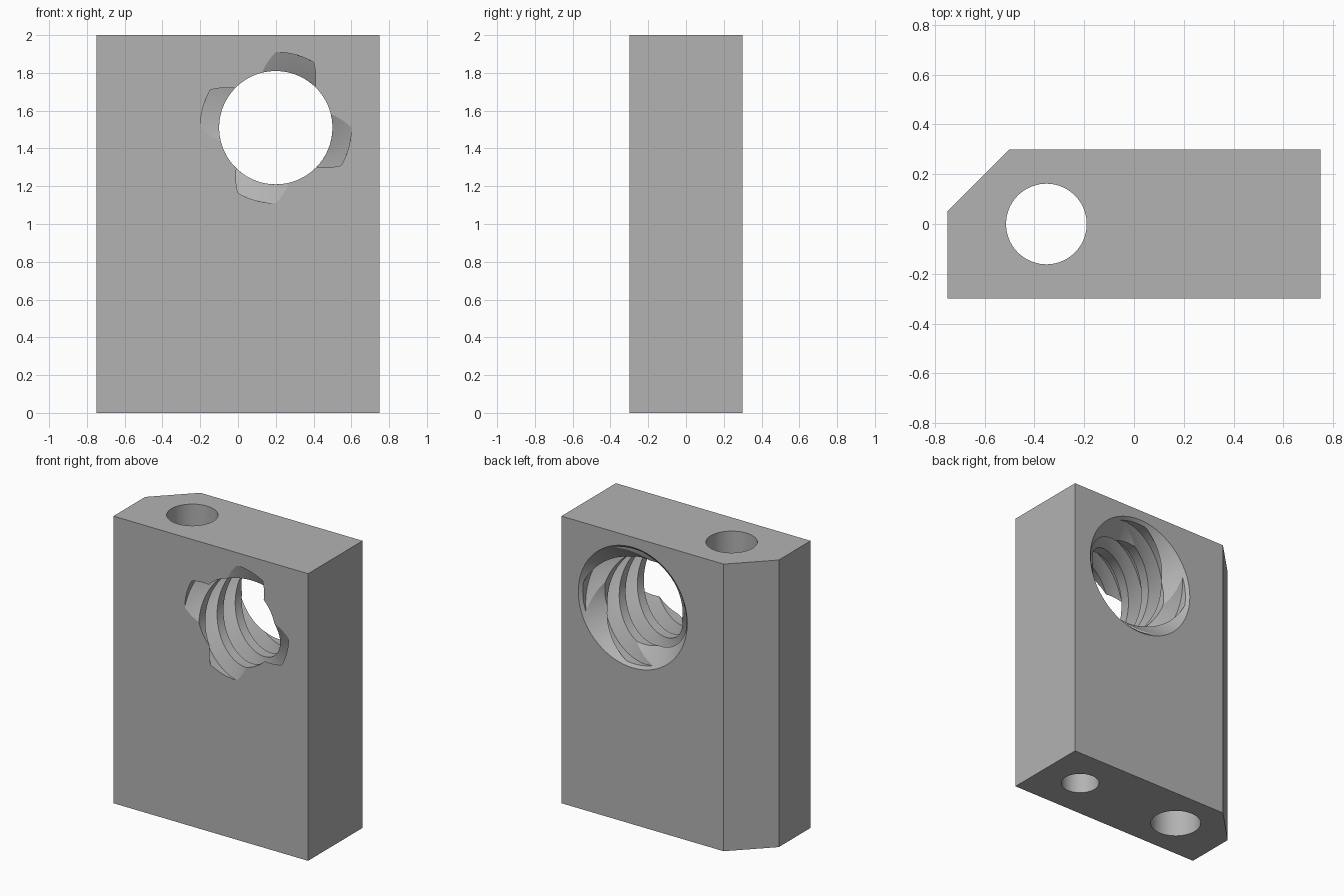
import bpy, bmesh, math
from mathutils import Matrix

cube = bpy.data.objects.get("Cube")
if cube:
    bpy.data.objects.remove(cube, do_unlink=True)

BORE_X, BORE_Z = 0.2, 1.51
MINOR, MAJOR = 0.30, 0.40
LEAD, STARTS = 0.8, 4

grey = bpy.data.materials.new("plain grey")
grey.use_nodes = True
COLOUR = (0.45, 0.45, 0.45, 1)
grey.diffuse_color = COLOUR
grey.node_tree.nodes["Principled BSDF"].inputs["Base Color"].default_value = COLOUR


def make_object(name, bm):
    bmesh.ops.recalc_face_normals(bm, faces=bm.faces[:])
    mesh = bpy.data.meshes.new(name)
    bm.to_mesh(mesh)
    bm.free()
    mesh.materials.append(grey)
    obj = bpy.data.objects.new(name, mesh)
    bpy.context.collection.objects.link(obj)
    return obj


def loft(name, rings):
    """Closed solid through a list of matching rings of points."""
    bm = bmesh.new()
    loops = [[bm.verts.new(p) for p in ring] for ring in rings]
    n = len(loops[0])
    for a, b in zip(loops, loops[1:]):
        for i in range(n):
            j = (i + 1) % n
            bm.faces.new((a[i], a[j], b[j], b[i]))
    bm.faces.new(loops[0])
    bm.faces.new(loops[-1])
    bmesh.ops.triangulate(bm, faces=[f for f in bm.faces if len(f.verts) == 4])
    return make_object(name, bm)


def cone(name, r1, r2, depth, matrix):
    bm = bmesh.new()
    bmesh.ops.create_cone(bm, cap_ends=True, segments=72, radius1=r1,
                          radius2=r2, depth=depth, matrix=matrix)
    return make_object(name, bm)


# Block with one bevelled vertical corner
outline = [(-0.75, -0.3), (0.75, -0.3), (0.75, 0.3), (-0.5, 0.3), (-0.75, 0.05)]
block = loft("nut_block", [[(x, y, z) for x, y in outline] for z in (0, 2)])

# Four-start trapezoidal thread: one start's profile, repeated round the bore
GROOVE_MID = 75
knots = [(-45, MINOR), (-29, MINOR), (-15, MAJOR), (15, MAJOR), (29, MINOR), (45, MINOR)]
profile = []
for s in range(STARTS):
    for (a0, r0), (a1, r1) in zip(knots, knots[1:]):
        steps = max(2, round((a1 - a0) / 4))
        for k in range(steps):
            t = k / steps
            angle = GROOVE_MID + s * 360 / STARTS + a0 + (a1 - a0) * t
            profile.append((math.radians(angle), r0 + (r1 - r0) * t))


def thread_ring(y):
    turn = -math.tau * (y + 0.3) / LEAD
    return [(BORE_X + r * math.cos(a + turn), y, BORE_Z + r * math.sin(a + turn))
            for a, r in profile]


LAYERS = 64
thread = loft("thread_cutter",
              [thread_ring(-0.35 + 0.7 * i / LAYERS) for i in range(LAYERS + 1)])

# Countersink at the back of the bore
sink = cone("countersink_cutter", 0.29, 0.44, 0.15,
            Matrix.Translation((BORE_X, 0.245, BORE_Z)) @ Matrix.Rotation(-math.pi / 2, 4, 'X'))

# Vertical through hole and blind hole in the base
through = cone("through_hole_cutter", 0.162, 0.162, 2.4, Matrix.Translation((-0.352, 0, 1)))
blind = cone("base_hole_cutter", 0.122, 0.122, 1.0, Matrix.Translation((0.455, 0, 0.3)))

bpy.context.view_layer.objects.active = block
for cutter in (through, blind, thread, sink):
    cutter.hide_render = True
    mod = block.modifiers.new(cutter.name, 'BOOLEAN')
    mod.operation = 'DIFFERENCE'
    mod.solver = 'EXACT'
    mod.object = cutter
    bpy.ops.object.modifier_apply(modifier=mod.name)
    bpy.data.objects.remove(cutter, do_unlink=True)

bpy.ops.object.select_all(action='DESELECT')
block.select_set(True)
bpy.ops.object.shade_smooth_by_angle(angle=math.radians(16))
